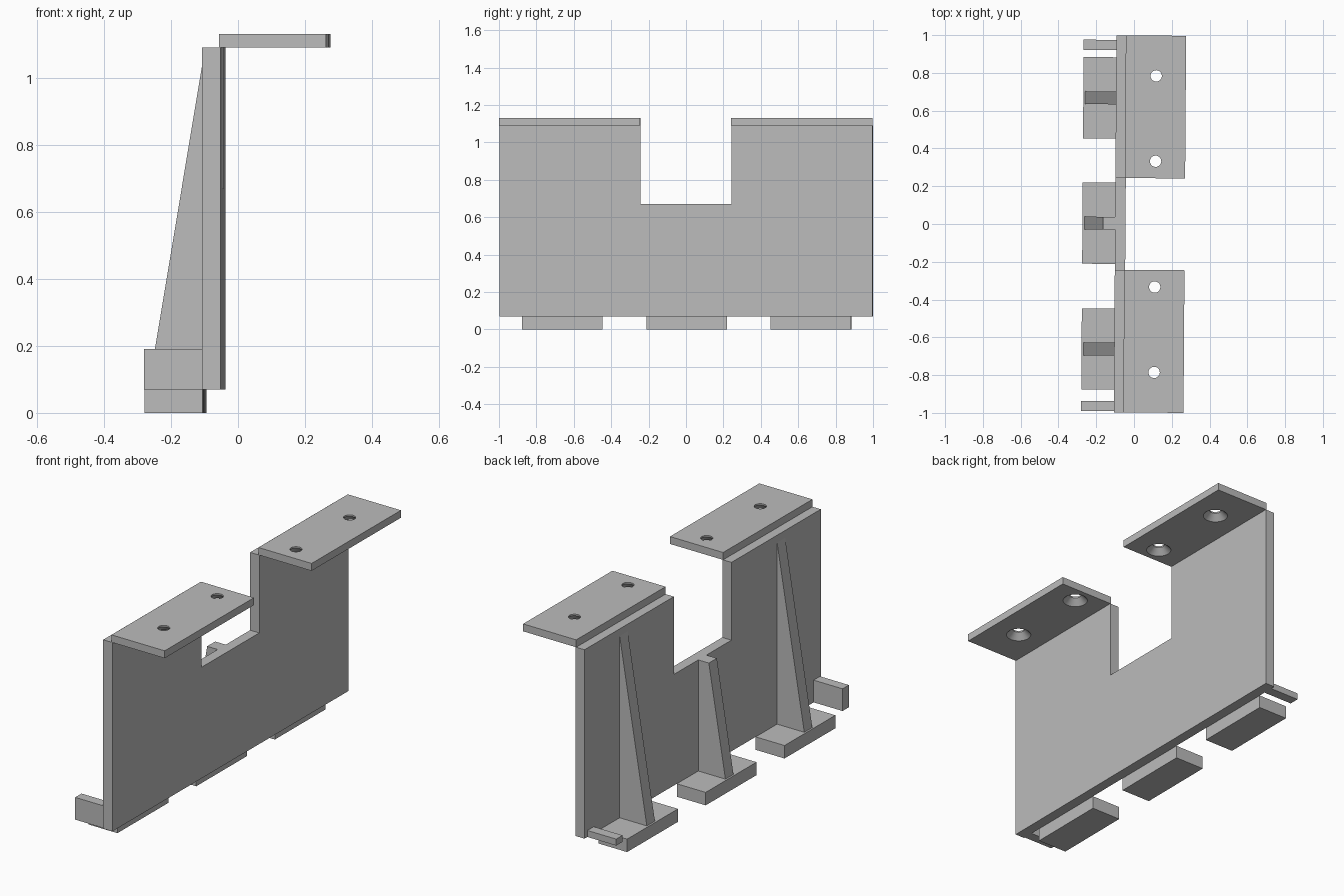
import bpy, bmesh, math
from mathutils import Matrix

if "Cube" in bpy.data.objects:
    bpy.data.objects.remove(bpy.data.objects["Cube"])

gray = bpy.data.materials.new("plain_gray")
gray.use_nodes = True
gray.diffuse_color = (0.5, 0.5, 0.5, 1)
gray.node_tree.nodes["Principled BSDF"].inputs["Base Color"].default_value = (0.5, 0.5, 0.5, 1)

# The whole bracket stands very slightly turned about z
TURN = Matrix.Rotation(-0.007, 4, "Z")


def finish(name, bm):
    bmesh.ops.recalc_face_normals(bm, faces=bm.faces)
    bm.transform(TURN)
    mesh = bpy.data.meshes.new(name)
    bm.to_mesh(mesh)
    bm.free()
    mesh.materials.append(gray)
    ob = bpy.data.objects.new(name, mesh)
    bpy.context.collection.objects.link(ob)
    return ob


def prism(name, profile, depth):
    """Extrude a closed 3D profile along the depth vector."""
    bm = bmesh.new()
    face = bm.faces.new([bm.verts.new(p) for p in profile])
    new = bmesh.ops.extrude_face_region(bm, geom=[face], use_keep_orig=True)["geom"]
    verts = [g for g in new if isinstance(g, bmesh.types.BMVert)]
    bmesh.ops.translate(bm, verts=verts, vec=depth)
    return finish(name, bm)


def box(name, x, y, z):
    base = [(x[0], y[0], z[0]), (x[1], y[0], z[0]), (x[1], y[1], z[0]), (x[0], y[1], z[0])]
    return prism(name, base, (0, 0, z[1] - z[0]))


def countersink(name, x, y, z0, z1):
    """Cone below, narrow bore above."""
    bm = bmesh.new()
    n = 32
    rings = []
    for r, z in ((0.066, z0 - 0.004), (0.03, z0 + 0.032), (0.03, z1 + 0.02)):
        rings.append([bm.verts.new((x + r * math.cos(2 * math.pi * i / n),
                                    y + r * math.sin(2 * math.pi * i / n), z)) for i in range(n)])
    for a, b in zip(rings, rings[1:]):
        for i in range(n):
            j = (i + 1) % n
            bm.faces.new((a[i], a[j], b[j], b[i]))
    bm.faces.new(rings[0])
    bm.faces.new(rings[-1])
    return finish(name, bm)


BACK, FRONT = -0.10, -0.045   # faces of the upright plate
FLOOR, NOTCH, TOP, CAP = 0.07, 0.67, 1.09, 1.13
END, GAP = 0.998, 0.243

# Upright plate with the notch in its top edge
outline = [(-END, FLOOR), (END, FLOOR), (END, TOP), (GAP, TOP),
           (GAP, NOTCH), (-GAP, NOTCH), (-GAP, TOP), (-END, TOP)]
prism("upright_plate", [(BACK, y, z) for y, z in outline], (FRONT - BACK, 0, 0))

# Two mounting flanges with countersunk holes
for side, s in (("rear", 1), ("front", -1)):
    flange = box(side + "_flange", (-0.05, 0.269), sorted((s * GAP, s * END)), (TOP, CAP))
    for y in (0.333, 0.785):
        cutter = countersink("hole_cutter", 0.112, s * y, TOP, CAP)
        cutter.hide_render = True
        mod = flange.modifiers.new("hole", "BOOLEAN")
        mod.operation = "DIFFERENCE"
        mod.solver = "EXACT"
        mod.object = cutter
        bpy.context.view_layer.objects.active = flange
        bpy.ops.object.modifier_apply(modifier=mod.name)
        bpy.data.objects.remove(cutter)
    bpy.ops.object.select_all(action="DESELECT")
    flange.select_set(True)
    bpy.ops.object.shade_smooth_by_angle(angle=math.radians(25))

# Feet and tapering ribs; the middle rib is cut off at the notch
SLOPE_FOOT, RIB_TOP = -0.263, 1.05
for place, y in (("rear", 0.667), ("middle", 0.003), ("front", -0.663)):
    box(place + "_foot", (-0.273, BACK), (y - 0.215, y + 0.215), (0, FLOOR))
    side = [(BACK, FLOOR), (SLOPE_FOOT, FLOOR)]
    if place == "middle":
        t = (NOTCH - FLOOR) / (RIB_TOP - FLOOR)
        side += [(SLOPE_FOOT + t * (BACK - SLOPE_FOOT), NOTCH), (BACK, NOTCH)]
    else:
        side.append((BACK, RIB_TOP))
    prism(place + "_rib", [(x, y - 0.034, z) for x, z in side], (0, 0.068, 0))

# End tabs: a tall one at the front, a thin one at the rear
box("front_tab", (-0.273, BACK), (-0.992, -0.938), (FLOOR, 0.19))
box("rear_tab", (-0.273, BACK), (0.92, 0.974), (FLOOR, 0.105))
